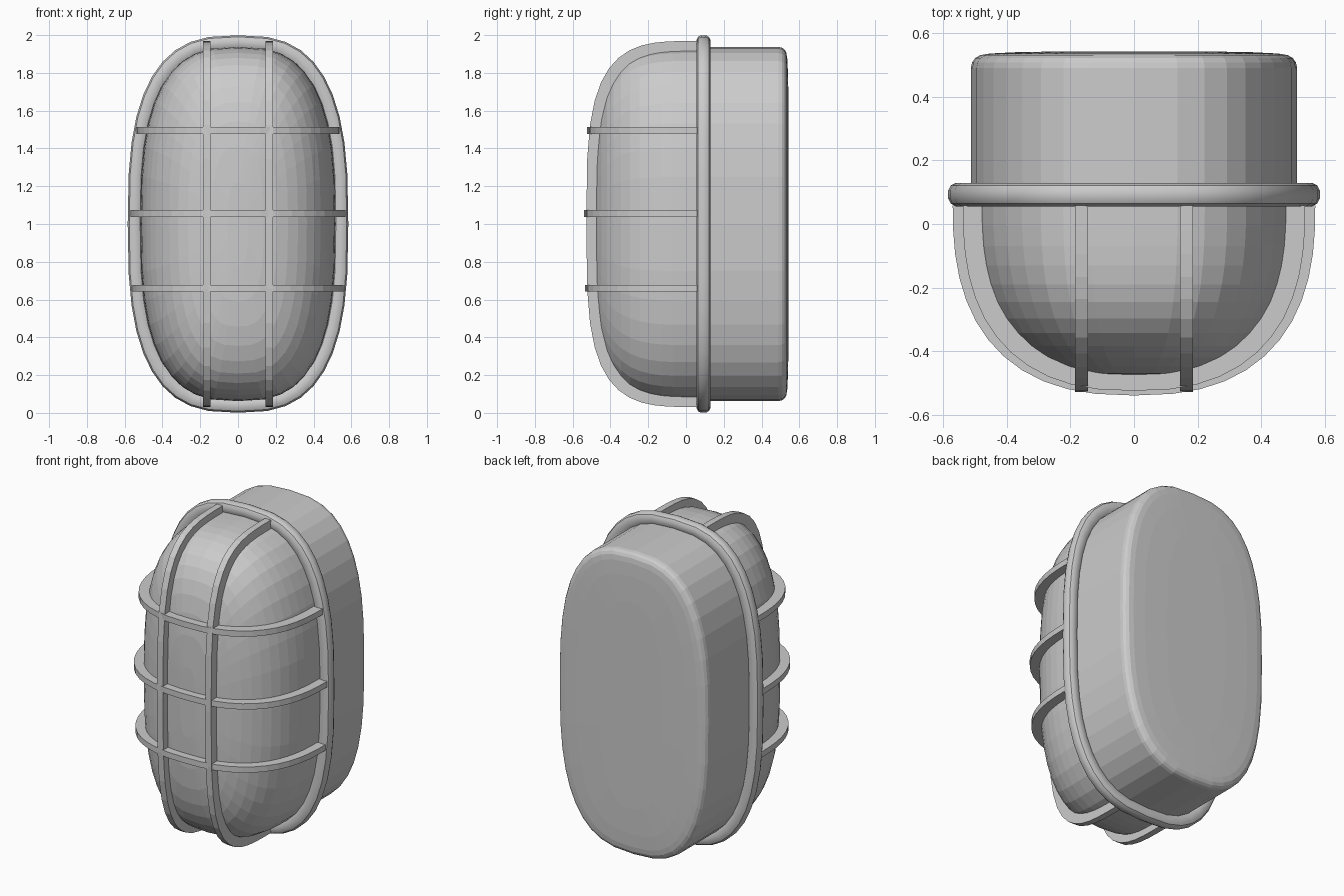
import bpy, bmesh
from math import sin, cos, pi, copysign

if "Cube" in bpy.data.objects:
    bpy.data.objects.remove(bpy.data.objects["Cube"])

N = 2.8            # squareness of the oval outline
NX, NZ = 2.5, 3.6  # roundness of the dome across and along
SEG = 40
Y0, ZC = 0.058, 1.0
GLASS = (0.515, 0.9375, 0.55)   # half width, half height, depth
CAGE = (0.57, 0.98, 0.597)


def spow(v, p):
    return copysign(abs(v) ** p, v)


def oval(a, b, y):
    pts = []
    for i in range(SEG):
        t = 2 * pi * i / SEG
        pts.append((a * spow(cos(t), 2 / N), y, ZC + b * spow(sin(t), 2 / N)))
    return pts


def loft(name, rings, loop=False, smooth=None):
    """Skin a list of closed rings; either loop around or cap the ends."""
    bm = bmesh.new()
    vs = [[bm.verts.new(p) for p in r] for r in rings]
    n = len(rings[0])
    pairs = list(zip(vs, vs[1:])) + ([(vs[-1], vs[0])] if loop else [])
    for r0, r1 in pairs:
        for i in range(n):
            j = (i + 1) % n
            bm.faces.new((r0[i], r0[j], r1[j], r1[i]))
    if not loop:
        bm.faces.new(vs[0])
        bm.faces.new(vs[-1])
    bmesh.ops.recalc_face_normals(bm, faces=bm.faces[:])
    me = bpy.data.meshes.new(name)
    bm.to_mesh(me)
    bm.free()
    ob = bpy.data.objects.new(name, me)
    bpy.context.collection.objects.link(ob)
    if smooth:
        bpy.ops.object.select_all(action='DESELECT')
        ob.select_set(True)
        bpy.context.view_layer.objects.active = ob
        bpy.ops.object.shade_smooth_by_angle(angle=smooth)
    return ob


def shrink(u, n):
    return max(0.0, 1 - u ** n) ** (1 / n)


# Back housing with rounded rear edge
prof = [(0, 0.09), (0, 0.49), (0.004, 0.508), (0.014, 0.522),
        (0.03, 0.531), (0.06, 0.536), (0.14, 0.54), (0.3, 0.543)]
loft("housing", [oval(0.513 - d, 0.9375 - d, y) for d, y in prof])

# Rim ring with a softly squared tube section
rim = []
for k in range(12):
    t = 2 * pi * (k + 0.5) / 12
    d = 0.038 * spow(cos(t), 0.8)
    rim.append(oval(0.547 + d, 0.962 + d, 0.0925 + 0.038 * spow(sin(t), 0.8)))
loft("rim", rim, loop=True, smooth=0.6)

# Domed glass
a, b, c = GLASS
dome = [oval(a, b, 0.1)]
for k in range(14):
    u = sin(k / 14 * pi / 2 * 1.04)
    dome.append(oval(a * shrink(u, NX), b * shrink(u, NZ), Y0 - c * u))
loft("glass_dome", dome)


def dome_path(size, pos, vertical, steps=12):
    """Slice of the dome: (sideways, y) points from one rim edge to the other."""
    a, b, c = size
    if vertical:
        along, across, na, nc = b, a, NZ, NX
    else:
        along, across, na, nc = a, b, NX, NZ
    umax = shrink(abs(pos) / across, nc)
    half = []
    for k in range(steps + 1):
        u = umax * sin(k / steps * pi / 2)
        w = min(1.0, abs(pos) / (across * max(shrink(u, nc), 1e-6)))
        half.append((along * shrink(u, na) * shrink(w, N), Y0 - c * u))
    half[-1] = (0.0, half[-1][1])
    return half + [(-s, y) for s, y in half[-2::-1]]


def cage_bar(name, pos, vertical, w):
    inner_size = (GLASS[0] - 0.01, GLASS[1] - 0.01, GLASS[2] - 0.008)
    rings = []
    for (so, yo), (si, yi) in zip(dome_path(CAGE, pos, vertical),
                                  dome_path(inner_size, pos, vertical)):
        corners = [(so, yo, -w), (so, yo, w), (si, yi, w), (si, yi, -w)]
        if vertical:
            rings.append([(pos + o, y, ZC + s) for s, y, o in corners])
        else:
            rings.append([(s, y, ZC + pos + o) for s, y, o in corners])
    loft(name, rings)


# Wire guard
for side, x in (("left", -0.165), ("right", 0.165)):
    cage_bar("guard_upright_" + side, x, True, 0.02)
for level, z in (("low", 0.66), ("middle", 1.055), ("high", 1.495)):
    cage_bar("guard_crossbar_" + level, z - ZC, False, 0.018)
